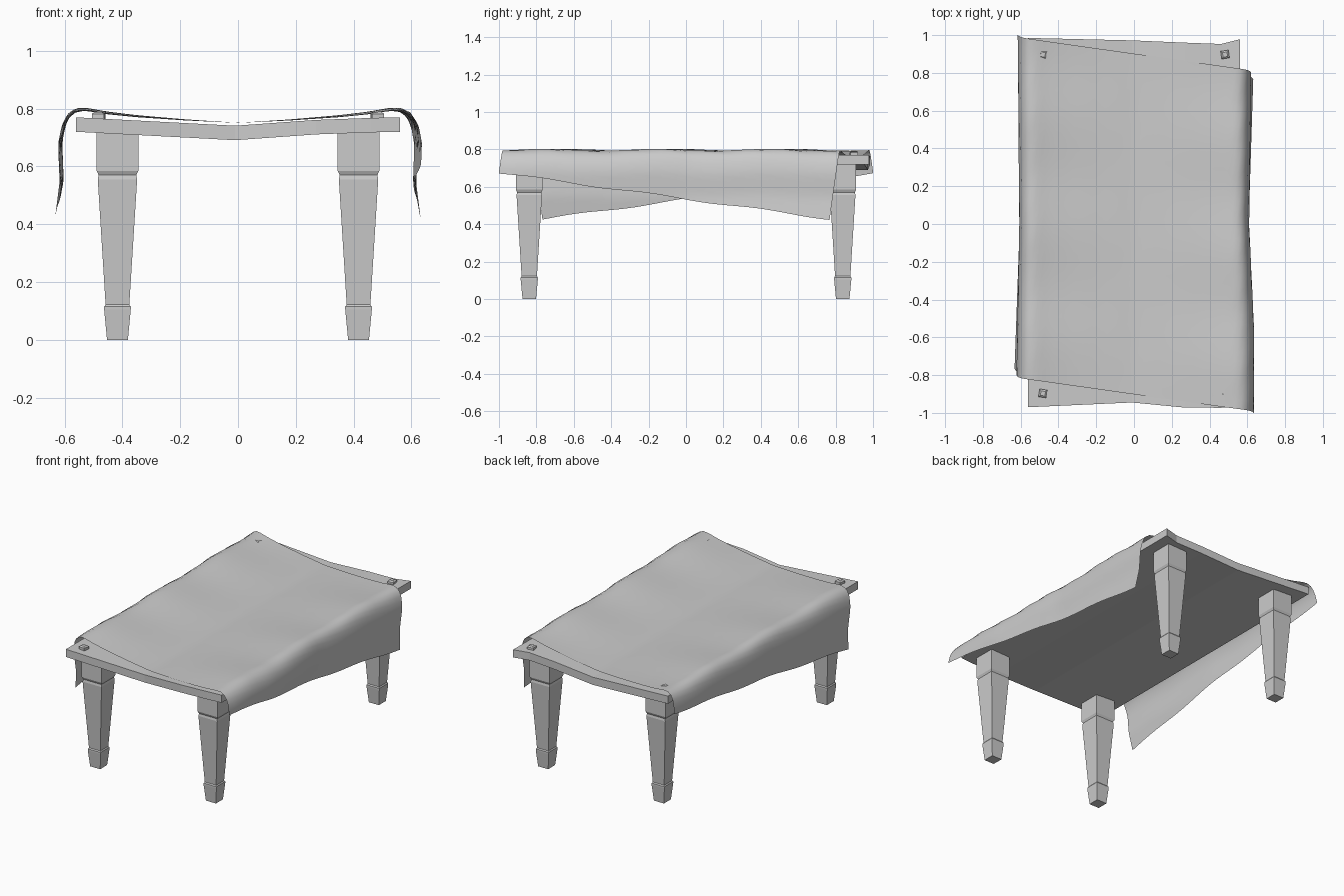
import bpy, bmesh, math
from mathutils import Matrix, Vector

if "Cube" in bpy.data.objects:
    bpy.data.objects.remove(bpy.data.objects["Cube"])


def make_object(name, bm, smooth=False):
    bmesh.ops.recalc_face_normals(bm, faces=bm.faces)
    mesh = bpy.data.meshes.new(name)
    bm.to_mesh(mesh)
    bm.free()
    obj = bpy.data.objects.new(name, mesh)
    bpy.context.collection.objects.link(obj)
    if smooth:
        for p in mesh.polygons:
            p.use_smooth = True
    return obj


def square_stack(name, profile, x, y, angle=0.0):
    """Square-section turned part from (half width, height) pairs."""
    bm = bmesh.new()
    rot = Matrix.Rotation(angle, 3, 'Z')
    rings = []
    for h, z in profile:
        rings.append([bm.verts.new(rot @ Vector((sx * h, sy * h, 0)) + Vector((x, y, z)))
                      for sx, sy in ((-1, -1), (1, -1), (1, 1), (-1, 1))])
    for a, b in zip(rings, rings[1:]):
        for i in range(4):
            j = (i + 1) % 4
            bm.faces.new((a[i], a[j], b[j], b[i]))
    bm.faces.new(rings[0])
    bm.faces.new(rings[-1])
    return make_object(name, bm)


# Sagging plank top: x, front y, back y, underside z
stations = [(-0.56, -0.97, 0.985, 0.72), (-0.01, -0.945, 0.972, 0.691),
            (0.27, -0.972, 0.96, 0.711), (0.46, -0.973, 0.953, 0.718),
            (0.56, -0.968, 0.978, 0.72)]
bm = bmesh.new()
rings = [[bm.verts.new(c) for c in ((x, y0, z), (x, y1, z), (x, y1, z + 0.05), (x, y0, z + 0.05))]
         for x, y0, y1, z in stations]
for a, b in zip(rings, rings[1:]):
    for i in range(4):
        j = (i + 1) % 4
        bm.faces.new((a[i], a[j], b[j], b[i]))
bm.faces.new(rings[0])
bm.faces.new(rings[-1])
make_object("table_top", bm)

# Tapered legs with grooves, and square pegs above them
leg_profile = [(0.036, 0), (0.046, 0.105), (0.046, 0.115), (0.041, 0.122), (0.068, 0.555),
               (0.065, 0.57), (0.072, 0.585), (0.072, 0.72)]
peg_profile = [(0.021, 0.755), (0.021, 0.782), (0.012, 0.789)]
for sy, end in ((-1, "front"), (1, "back")):
    for sx, side in ((-1, "left"), (1, "right")):
        square_stack(f"{end}_{side}_leg", leg_profile, sx * 0.417, sy * 0.838)
        square_stack(f"{end}_{side}_peg", peg_profile, sx * 0.482, sy * 0.897, 0.15 * sx)

# Tablecloth: a rectangle turned askew, draped along a cross-section curve
section = [(0, 0.751), (0.18, 0.761), (0.35, 0.774), (0.45, 0.785), (0.52, 0.797), (0.555, 0.798),
           (0.585, 0.782), (0.605, 0.745), (0.618, 0.68), (0.613, 0.55), (0.632, 0.40)]


def drape(s):
    """Position on the section at arc distance s from the middle."""
    left = abs(s)
    for (x0, z0), (x1, z1) in zip(section, section[1:]):
        d = math.hypot(x1 - x0, z1 - z0)
        if left <= d:
            break
        left -= d
    t = left / d
    return math.copysign(x0 + (x1 - x0) * t, s), z0 + (z1 - z0) * t


U, V, ANGLE, NU, NV = 0.838, 0.893, 0.14, 56, 36
bm = bmesh.new()
grid = []
for i in range(NU + 1):
    row = []
    for j in range(NV + 1):
        u, v = U * (2 * i / NU - 1), V * (2 * j / NV - 1)
        s = u * math.cos(ANGLE) + v * math.sin(ANGLE)
        y = v * math.cos(ANGLE) - u * math.sin(ANGLE)
        x, z = drape(s)
        edge = max(0.0, min(1.0, (abs(s) - 0.5) / 0.15))
        if s > 0:
            x += edge * (-0.008 + 0.026 * max(0, min(1, -y * 1.8)) + 0.014 * max(0, y))
        else:
            x -= edge * (-0.010 + 0.018 * max(0, -y) + 0.008 * max(0, y))
        z += 0.005 * min(1, abs(s) / 0.5) * math.cos(10.5 * y + 1.0 + 1.2 * s)
        row.append(bm.verts.new((x, y, z)))
    grid.append(row)
for i in range(NU):
    for j in range(NV):
        bm.faces.new((grid[i][j], grid[i + 1][j], grid[i + 1][j + 1], grid[i][j + 1]))
make_object("tablecloth", bm, smooth=True)
